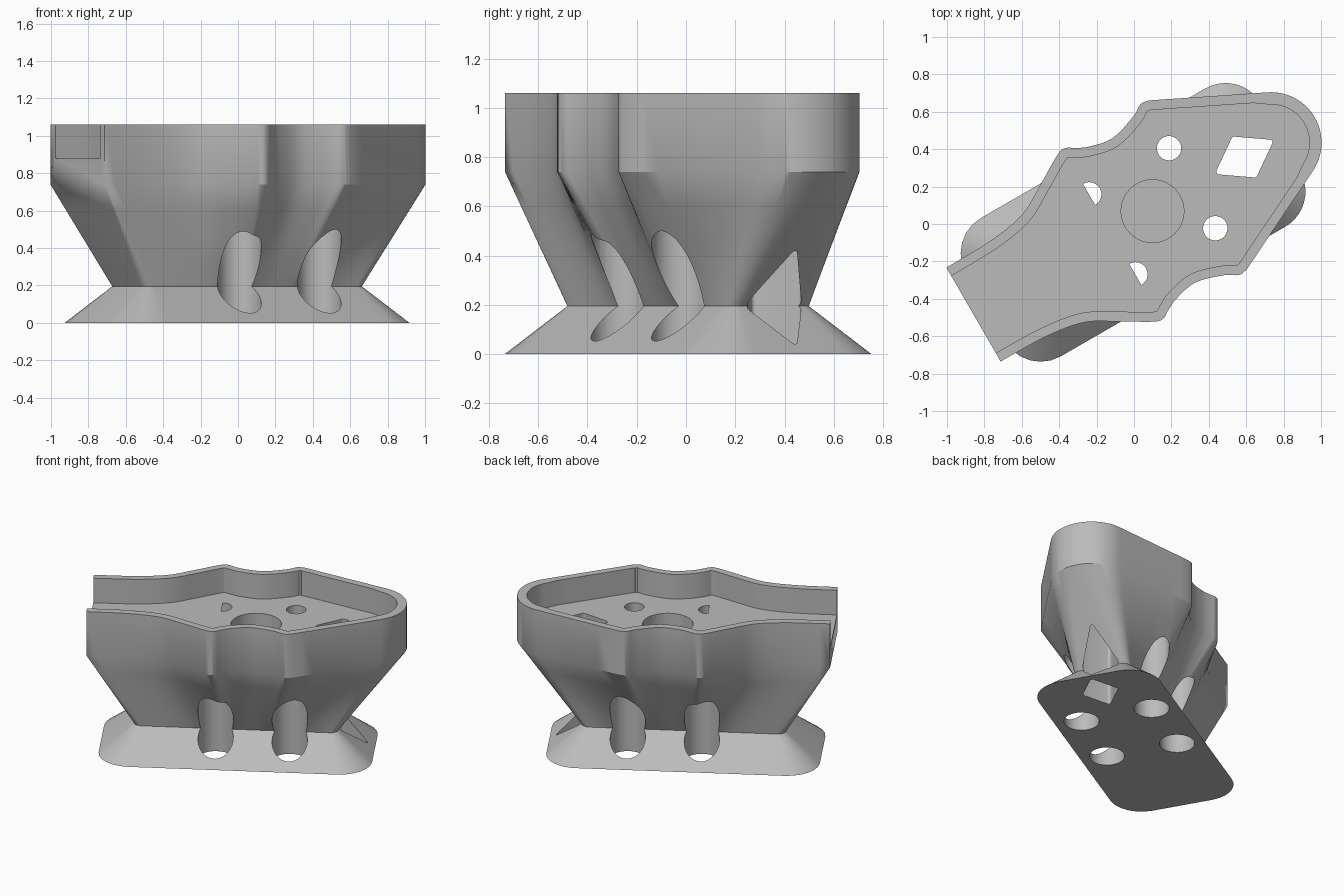
import bpy, bmesh, math
from mathutils import Vector, Matrix

if "Cube" in bpy.data.objects:
    bpy.data.objects.remove(bpy.data.objects["Cube"])

TURN = math.radians(30)          # part is turned about z
SHIFT = 0.01
NECK_Z, SHOULDER_Z, FLOOR_Z, TOP_Z = 0.195, 0.74, 0.88, 1.06
PLACE = Matrix.Rotation(TURN, 4, "Z") @ Matrix.Translation((0, SHIFT, 0))
ARC, EDGE, CORNER, STRAIGHT = 10, 4, 6, 8

grey = bpy.data.materials.new("plain_grey")
grey.use_nodes = True
COLOUR = (0.5, 0.5, 0.5, 1)
grey.diffuse_color = COLOUR
grey.node_tree.nodes["Principled BSDF"].inputs["Base Color"].default_value = COLOUR


def smooth_path(pts, steps=4):
    """Catmull-Rom curve through the points."""
    p = [Vector(q) for q in pts]
    p = [2 * p[0] - p[1]] + p + [2 * p[-1] - p[-2]]
    out = []
    for a, b, c, d in zip(p, p[1:], p[2:], p[3:]):
        for i in range(steps):
            t = i / steps
            out.append(0.5 * (2 * b + (c - a) * t + (2 * a - 5 * b + 4 * c - d) * t * t
                              + (3 * b - a - 3 * c + d) * t ** 3))
    return out + [p[-2]]


def polar(cx, cy, r, angle):
    return Vector((cx + r * math.cos(angle), cy + r * math.sin(angle)))


def mirrored(half):
    return half + [Vector((p.x, -p.y)) for p in reversed(half) if abs(p.y) > 1e-5]


def solid(name, rings, hidden=False):
    """Closed loft through rings of (points, z)."""
    bm = bmesh.new()
    loops = [[bm.verts.new((p.x, p.y, z)) for p in pts] for pts, z in rings]
    for lo, hi in zip(loops, loops[1:]):
        for i in range(len(lo)):
            j = (i + 1) % len(lo)
            bm.faces.new((lo[i], lo[j], hi[j], hi[i]))
    bm.faces.new(loops[0])
    bm.faces.new(loops[-1])
    bmesh.ops.remove_doubles(bm, verts=bm.verts, dist=1e-5)
    bmesh.ops.recalc_face_normals(bm, faces=bm.faces)
    bm.transform(PLACE)
    mesh = bpy.data.meshes.new(name)
    bm.to_mesh(mesh)
    bm.free()
    obj = bpy.data.objects.new(name, mesh)
    bpy.context.scene.collection.objects.link(obj)
    mesh.materials.append(grey)
    obj.hide_render = hidden
    return obj


# Half outline of the tray: wavy side, straight taper, round nose
wave = smooth_path([(-.985, .29), (-.72, .295), (-.5, .33), (-.34, .415), (-.17, .515),
                    (-.115, .525), (-.07, .5), (0, .468), (.13, .445), (.28, .488),
                    (.35, .527), (.4, .522)])
nose = [polar(.852, 0, .27, math.radians(64) * (1 - i / (ARC + EDGE)))
        for i in range(ARC + EDGE + 1)]
side = wave + [wave[-1].lerp(nose[0], i / STRAIGHT) for i in range(1, STRAIGHT)]
outline = mirrored([side[0]] * CORNER + side + nose)


def rounded_rect(a, b, r):
    """Rounded rectangle sampled to match the tray outline."""
    A, B = a - r, b - r
    half = [polar(-A, B, r, math.pi * (1 - .5 * i / CORNER)) for i in range(CORNER)]
    s0, s1 = side[0].x, nose[0].x
    half += [Vector((-A + 2 * A * (p.x - s0) / (s1 - s0), b)) for p in side]
    half += [polar(A, B, r, math.pi / 2 * (1 - i / ARC)) for i in range(ARC + 1)]
    half += [Vector((a, B * (1 - i / EDGE))) for i in range(1, EDGE + 1)]
    return mirrored(half)


# Body: flared foot, narrow neck, spreading shoulder, upright tray wall
foot = rounded_rect(.91, .427, .218)
neck = rounded_rect(.679, .195, .05)
rings = [(foot, 0)]
for i in range(5):
    t = i / 4
    rings.append(([n.lerp(o, t) for n, o in zip(neck, outline)],
                  NECK_Z + t * (SHOULDER_Z - NECK_Z)))
rings.append((outline, TOP_Z))
body = solid("mount_body", rings)

# Tray pocket, open at one end
path = side + nose
inner = []
for i, p in enumerate(path):
    d = (path[min(i + 1, len(path) - 1)] - path[max(i - 1, 0)]).normalized()
    inner.append(p + Vector((d.y, -d.x)) * (.052 if i < len(side) else .065))
inner[-1].y = 0
inner.insert(0, Vector((-1.2, inner[0].y)))
cutters = [solid("pocket_cutter", [(mirrored(inner), FLOOR_Z), (mirrored(inner), 1.3)], True)]


def bore(name, x, y, r, z0, z1):
    circle = [polar(x, y, r, math.tau * i / 48) for i in range(48)]
    cutters.append(solid(name, [(circle, z0), (circle, z1)], True))


# Screw holes with wide access bores below, and the round recess
for x in (-.128, .365):
    for y in (-.247, .247):
        bore("access_bore_cutter", x, y, .117, -.1, .76)
        bore("screw_hole_cutter", x, y, .065, .5, 1.2)
bore("recess_cutter", .12, 0, .168, .62, 1.2)

# Diamond cable passage with softened corners
diamond = []
for cx, cy, mid in ((.155, 0, 0), (0, .108, 90), (-.155, 0, 180), (0, -.108, 270)):
    for k in range(-2, 3):
        diamond.append(polar(.69 + cx, .005 + cy, .016, math.radians(mid + k * 24)))
cutters.append(solid("passage_cutter", [(diamond, -.1), (diamond, 1.2)], True))


def cut(target, cutter):
    """Subtract the cutter with the first solver that gives a changed solid."""
    for solver in ("MANIFOLD", "EXACT", "FLOAT"):
        mod = target.modifiers.new("cut", "BOOLEAN")
        mod.operation, mod.solver, mod.object = "DIFFERENCE", solver, cutter
        graph = bpy.context.evaluated_depsgraph_get()
        result = bpy.data.meshes.new_from_object(target.evaluated_get(graph))
        target.modifiers.remove(mod)
        if len(result.polygons) not in (0, len(target.data.polygons)):
            target.data = result
            return


for cutter in cutters:
    cut(body, cutter)
for cutter in cutters:
    bpy.data.objects.remove(cutter)

bpy.ops.object.select_all(action="DESELECT")
body.select_set(True)
bpy.context.view_layer.objects.active = body
bpy.ops.object.shade_smooth_by_angle(angle=math.radians(30))
